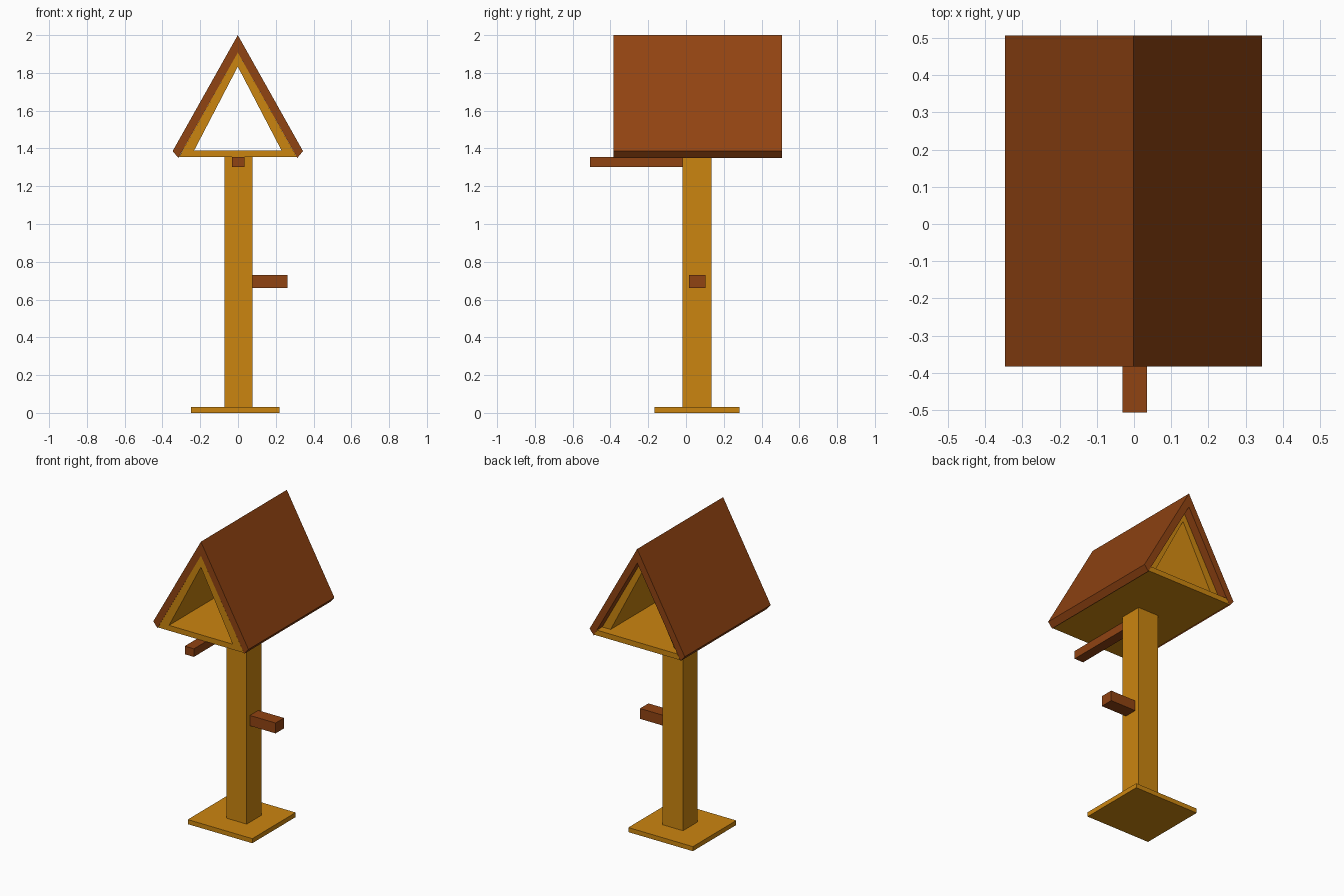
import bpy, bmesh

if "Cube" in bpy.data.objects:
    bpy.data.objects.remove(bpy.data.objects["Cube"])


def material(name, rgb):
    m = bpy.data.materials.new(name)
    m.diffuse_color = (*rgb, 1.0)
    m.use_nodes = True
    m.node_tree.nodes["Principled BSDF"].inputs["Base Color"].default_value = m.diffuse_color
    return m


AMBER = material("amber wood", (0.60, 0.235, 0.005))
BROWN = material("dark brown wood", (0.28, 0.056, 0.006))


def prism(name, profile, y0, y1, mat):
    """Extrude an x/z profile from y0 to y1."""
    bm = bmesh.new()
    face = bm.faces.new([bm.verts.new((x, y0, z)) for x, z in profile])
    ext = bmesh.ops.extrude_face_region(bm, geom=[face])
    moved = [v for v in ext["geom"] if isinstance(v, bmesh.types.BMVert)]
    bmesh.ops.translate(bm, verts=moved, vec=(0, y1 - y0, 0))
    bmesh.ops.recalc_face_normals(bm, faces=bm.faces)
    me = bpy.data.meshes.new(name)
    bm.to_mesh(me)
    bm.free()
    me.materials.append(mat)
    ob = bpy.data.objects.new(name, me)
    bpy.context.collection.objects.link(ob)
    return ob


def box(name, x0, x1, y0, y1, z0, z1, mat):
    return prism(name, [(x0, z0), (x1, z0), (x1, z1), (x0, z1)], y0, y1, mat)


# stand: foot plate, post and side peg
box("base_plate", -0.248, 0.22, -0.166, 0.283, 0.0, 0.03, AMBER)
box("post", -0.072, 0.076, -0.018, 0.134, 0.03, 1.355, AMBER)
box("side_peg", 0.076, 0.262, 0.015, 0.102, 0.662, 0.73, BROWN)

# perch under the front of the house
box("perch", -0.031, 0.035, -0.507, -0.018, 1.302, 1.355, BROWN)

# roof: two sloping boards meeting at the ridge
FRONT, BACK = -0.383, 0.507
for side, name in ((-1, "roof_left"), (1, "roof_right")):
    slab = [(0, 2.0), (0.345, 1.386), (0.315, 1.35), (0, 1.908)]
    prism(name, [(side * x - 0.001, z) for x, z in slab], FRONT, BACK, BROWN)

# house: floor board and the lining of the triangular tunnel, set in at the back
prism("house_floor", [(-0.312, 1.355), (0.311, 1.355), (0.291, 1.39), (-0.292, 1.39)],
      FRONT, BACK, AMBER)
for side, name in ((-1, "wall_left"), (1, "wall_right")):
    wall = [(0, 1.908), (0.292, 1.39), (0.231, 1.39), (0, 1.833)]
    prism(name, [(side * x - 0.001, z) for x, z in wall], FRONT, BACK - 0.055, AMBER)
